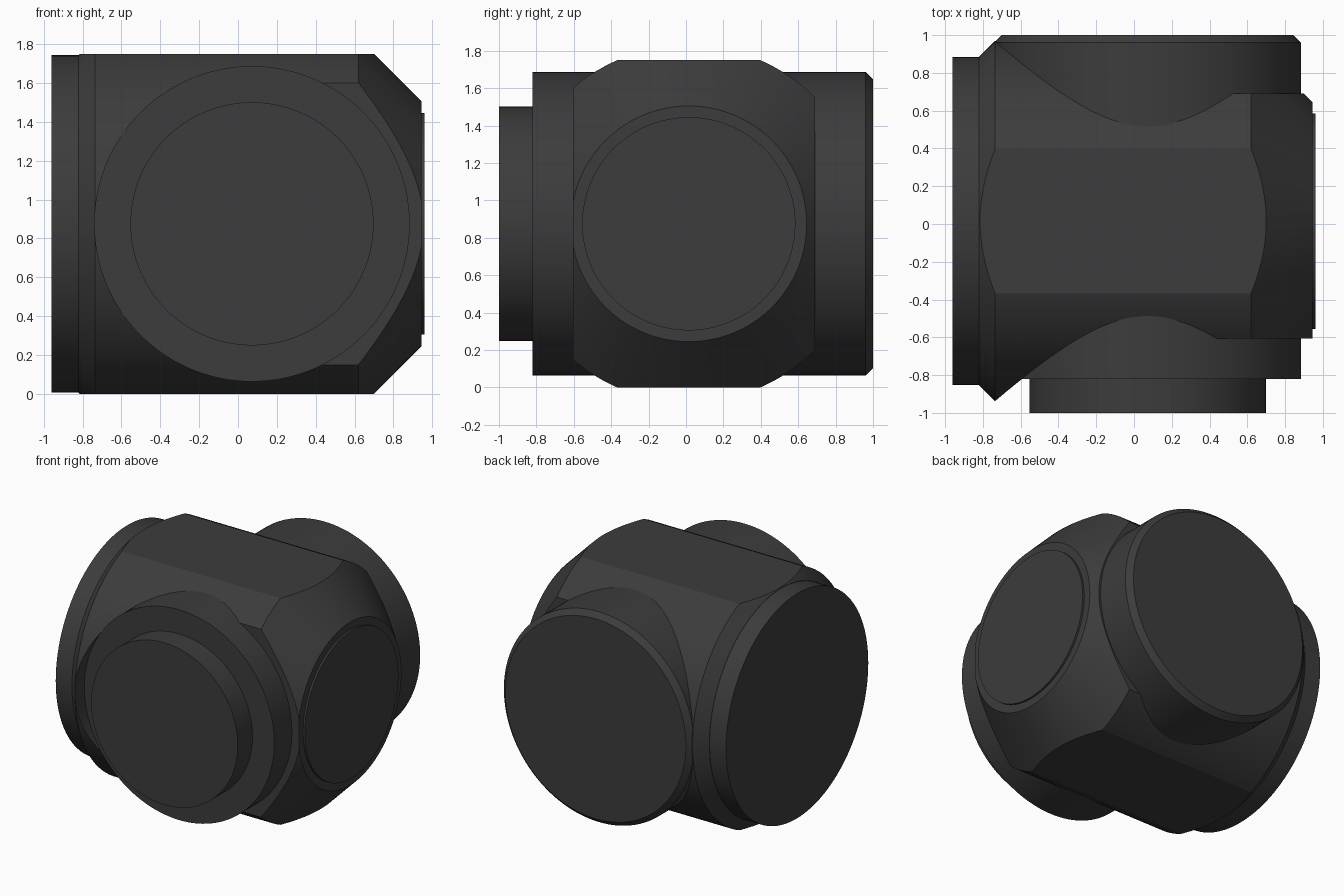
import bpy, bmesh, math
from mathutils import Matrix, Vector

if "Cube" in bpy.data.objects:
    bpy.data.objects.remove(bpy.data.objects["Cube"])

CZ, CY, CX = 0.875, 0.015, 0.072   # bore axis height, run offset, branch offset
SEG = 128

dark = bpy.data.materials.new("dark_metal")
dark.diffuse_color = (0.045, 0.045, 0.045, 1)
dark.use_nodes = True
dark.node_tree.nodes["Principled BSDF"].inputs["Base Color"].default_value = dark.diffuse_color


def finish(name, bm):
    bmesh.ops.recalc_face_normals(bm, faces=bm.faces)
    me = bpy.data.meshes.new(name)
    bm.to_mesh(me)
    bm.free()
    me.materials.append(dark)
    ob = bpy.data.objects.new(name, me)
    bpy.context.collection.objects.link(ob)
    return ob


def turned(name, axis, profile):
    """Closed solid of revolution; profile is (position along axis, radius)."""
    bm = bmesh.new()
    rings = []
    for t, r in profile:
        ring = []
        for i in range(SEG):
            a = 2 * math.pi * i / SEG
            u, v = r * math.cos(a), r * math.sin(a)
            co = (t, CY + u, CZ + v) if axis == 'X' else (CX + u, t, CZ + v)
            ring.append(bm.verts.new(co))
        rings.append(ring)
    for a, b in zip(rings, rings[1:]):
        for i in range(SEG):
            j = (i + 1) % SEG
            bm.faces.new((a[i], a[j], b[j], b[i]))
    bm.faces.new(rings[0])
    bm.faces.new(rings[-1])
    return finish(name, bm)


def box(name, lo, hi):
    lo, hi = Vector(lo), Vector(hi)
    bm = bmesh.new()
    bmesh.ops.create_cube(bm, size=1, matrix=Matrix.Translation((lo + hi) / 2)
                          @ Matrix.Diagonal((*(hi - lo), 1)))
    return finish(name, bm)


def cut(ob, cutter):
    bpy.context.view_layer.objects.active = ob
    mod = ob.modifiers.new("cut", 'BOOLEAN')
    mod.operation, mod.solver, mod.object = 'DIFFERENCE', 'EXACT', cutter
    bpy.ops.object.modifier_apply(modifier=mod.name)
    bpy.data.objects.remove(cutter)


# Main body: chamfered round bar along x
body = turned("valve_body", 'X',
              [(-0.82, 0.87), (-0.735, 0.955), (0.62, 0.955), (0.945, 0.63)])
# Top and bottom flats
cut(body, box("top_cutter", (-2, -2, 1.75), (2, 2, 3)))
cut(body, box("bottom_cutter", (-2, -2, -1), (2, 2, 0)))
# Side flats on the right half
cut(body, box("front_cutter", (CX, -2, -1), (2, -0.605, 3)))
cut(body, box("back_cutter", (CX, 0.69, -1), (2, 2, 3)))
# Spot face in front of the branch
cut(body, turned("spot_cutter", 'Y', [(-2, 0.81), (-0.81, 0.81)]))

# Ends of the main run
left_end = turned("left_end", 'X', [(-0.96, 0.868), (-0.78, 0.868)])
right_end = turned("right_end", 'X', [(0.9, 0.57), (0.96, 0.57)])
# Cross branch and its front spigot
branch = turned("cross_branch", 'Y',
                [(-0.82, 0.812), (0.96, 0.812), (1.0, 0.772)])
spigot = turned("front_spigot", 'Y', [(-1.0, 0.626), (-0.75, 0.626)])

bpy.ops.object.select_all(action='DESELECT')
for ob in (body, left_end, right_end, branch, spigot):
    ob.select_set(True)
bpy.context.view_layer.objects.active = body
bpy.ops.object.shade_smooth_by_angle(angle=math.radians(15))
